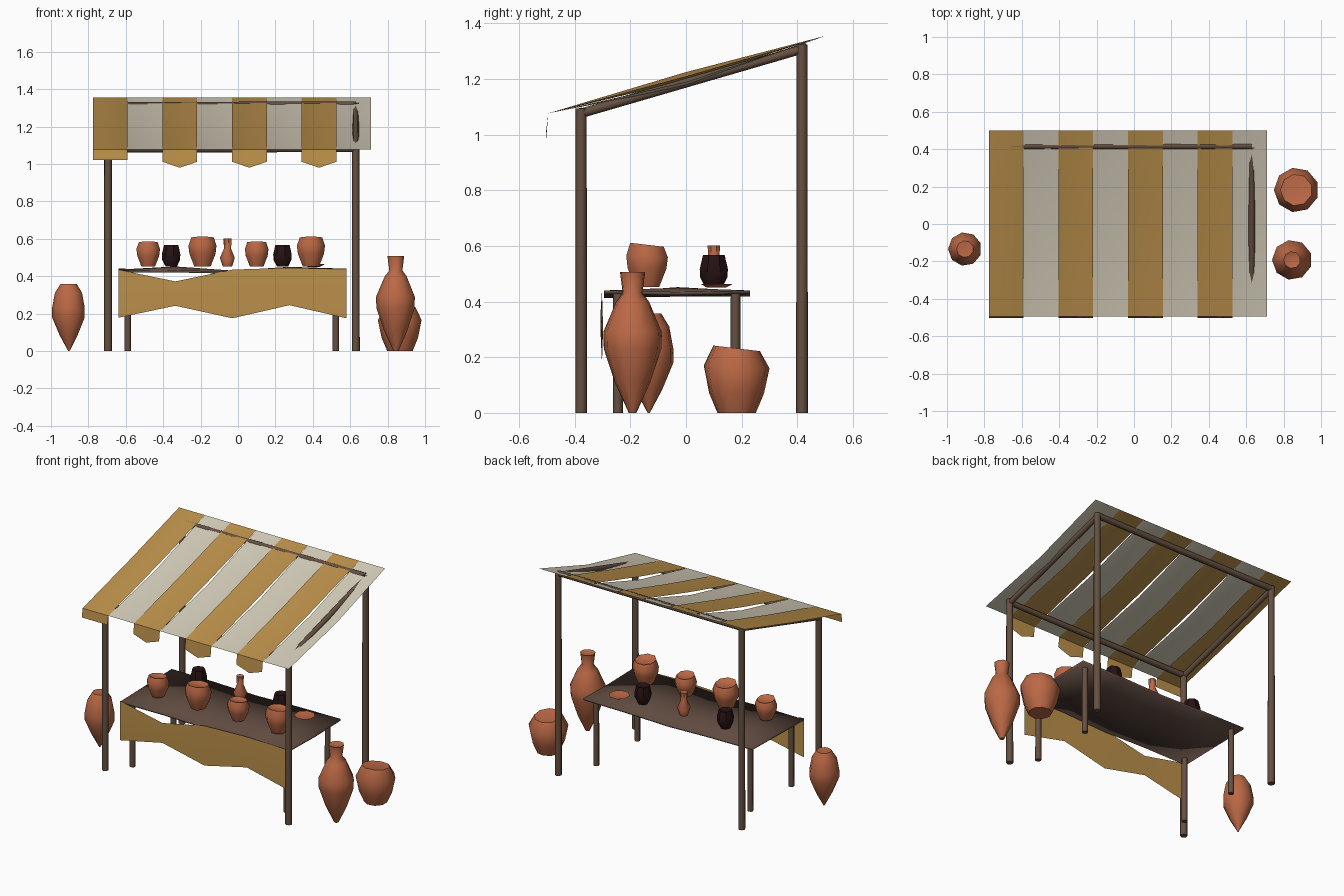
import bpy, bmesh, math
from mathutils import Vector

cube = bpy.data.objects.get("Cube")
if cube:
    bpy.data.objects.remove(cube, do_unlink=True)


def material(name, rgb):
    m = bpy.data.materials.new(name)
    m.use_nodes = True
    m.diffuse_color = (*rgb, 1)
    bsdf = m.node_tree.nodes["Principled BSDF"]
    bsdf.inputs["Base Color"].default_value = (*rgb, 1)
    bsdf.inputs["Roughness"].default_value = 0.9
    return m


WOOD = material("brown wood", (0.13, 0.08, 0.052))
BOARD = material("table brown", (0.115, 0.07, 0.052))
GOLD = material("ochre cloth", (0.5, 0.28, 0.07))
CREAM = material("cream cloth", (0.65, 0.6, 0.48))
CLAY = material("terracotta", (0.5, 0.14, 0.06))
DARK = material("dark glaze", (0.02, 0.006, 0.007))


def finish(bm, name, mat, angle=50):
    bmesh.ops.recalc_face_normals(bm, faces=bm.faces)
    mesh = bpy.data.meshes.new(name)
    bm.to_mesh(mesh)
    bm.free()
    mesh.materials.append(mat)
    ob = bpy.data.objects.new(name, mesh)
    bpy.context.scene.collection.objects.link(ob)
    bpy.ops.object.select_all(action="DESELECT")
    ob.select_set(True)
    bpy.context.view_layer.objects.active = ob
    bpy.ops.object.shade_smooth_by_angle(angle=math.radians(angle))
    return ob


def beam(name, a, b, r, sides=8):
    """Round timber from a to b."""
    a, b = Vector(a), Vector(b)
    bm = bmesh.new()
    bmesh.ops.create_cone(bm, cap_ends=True, segments=sides, radius1=r,
                          radius2=r * 0.95, depth=(b - a).length)
    turn = (b - a).to_track_quat("Z", "Y").to_matrix().to_4x4()
    turn.translation = (a + b) / 2
    bm.transform(turn)
    return finish(bm, name, WOOD)


def pot(name, pos, profile, mat=CLAY, sides=9, tilt=0.0):
    """Turned pot: profile of (radius, height), rim leaning by tilt."""
    bm = bmesh.new()
    top = max(h for r, h in profile)
    rings = []
    for r, h in profile:
        ring = []
        for i in range(sides):
            a = math.tau * (i + 0.5) / sides
            x, y = r * math.cos(a), r * math.sin(a)
            lean = -tilt * y * (h / top) ** 3
            ring.append(bm.verts.new((pos[0] + x, pos[1] + y, pos[2] + h + lean)))
        rings.append(ring)
    for lo, hi in zip(rings, rings[1:]):
        for i in range(sides):
            j = (i + 1) % sides
            bm.faces.new((lo[i], lo[j], hi[j], hi[i]))
    bm.faces.new(rings[0][::-1])
    bm.faces.new(rings[-1])
    return finish(bm, name, mat)


def sheet(name, rows, mat, angle=70):
    """Cloth or board from rows of points."""
    bm = bmesh.new()
    grid = [[bm.verts.new(p) for p in row] for row in rows]
    for r0, r1 in zip(grid, grid[1:]):
        for i in range(len(r0) - 1):
            bm.faces.new((r0[i], r0[i + 1], r1[i + 1], r1[i]))
    return finish(bm, name, mat, angle)


# Frame: four posts, two cross bars, two sloping rails
LEFT, RIGHT, FRONT, BACK = 0.63, -0.695, -0.377, 0.417
for side, x in (("left", LEFT), ("right", RIGHT)):
    beam(f"front_post_{side}", (x, FRONT, 0), (x, FRONT, 1.095), 0.021)
    beam(f"back_post_{side}", (x, BACK, 0), (x, BACK, 1.325), 0.021)
    beam(f"roof_rail_{side}", (x, FRONT, 1.077), (x, BACK, 1.307), 0.017)
beam("front_crossbar", (RIGHT, FRONT, 1.08), (LEFT, FRONT, 1.08), 0.018)
beam("back_crossbar", (RIGHT, BACK, 1.312), (LEFT, BACK, 1.316), 0.019)

# Canopy: eight sagging strips, the ochre ones hang over the front
STRIP = 0.186
for k in range(8):
    x0 = -0.776 + k * STRIP
    xs = (x0, x0 + STRIP / 2, x0 + STRIP)
    gold = k % 2 == 0
    edge = 1.21 if gold else 1.19
    centre = 1.225 if k == 0 else (1.195 if gold else 1.175)
    rows = [
        [(x, 0.5, 1.355) for x in xs],
        [(x, 0, z) for x, z in zip(xs, (edge, centre, edge))],
        [(x, -0.495, 1.077) for x in xs],
    ]
    sheet(f"canopy_strip_{k + 1}", rows, GOLD if gold else CREAM)
    if gold:
        low = (1.02, 1.02, 1.02) if k == 0 else (1.012, 0.98, 1.012)
        flap = [rows[2], [(x, -0.503, z) for x, z in zip(xs, low)]]
        sheet(f"canopy_flap_{k + 1}", flap, GOLD)

# Table: warped board on four legs
TX = (-0.64, -0.335, -0.03, 0.275, 0.58)
heights = {
    -0.295: (0.43, 0.432, 0.425, 0.44, 0.44),
    -0.03: (0.435, 0.452, 0.43, 0.45, 0.435),
    0.23: (0.44, 0.438, 0.43, 0.438, 0.44),
}
board = sheet("table_top", [[(x, y, z) for x, z in zip(TX, hs)]
                            for y, hs in heights.items()], BOARD)
thick = board.modifiers.new("thickness", "SOLIDIFY")
thick.thickness = 0.012
for side, x in (("left", 0.523), ("right", -0.59)):
    for end, y in (("front", -0.245), ("back", 0.178)):
        beam(f"table_leg_{end}_{side}", (x, y, 0), (x, y, 0.432), 0.018)

# Cloth draped along the table front
upper = (0.435, 0.372, 0.435, 0.445, 0.437)
lower = (0.178, 0.242, 0.175, 0.245, 0.175)
mid_y = (-0.302, -0.308, -0.298, -0.308, -0.302)
sheet("table_cloth", [
    [(x, -0.302, z) for x, z in zip(TX, upper)],
    [(x, y, (a + b) / 2) for x, y, a, b in zip(TX, mid_y, upper, lower)],
    [(x, -0.302, z) for x, z in zip(TX, lower)],
], GOLD)

# Large jars on the ground
pot("tall_jar", (0.845, -0.192, 0),
    [(0.014, 0), (0.065, 0.11), (0.105, 0.23), (0.107, 0.29), (0.06, 0.4),
     (0.036, 0.43), (0.046, 0.507), (0.03, 0.5)])
pot("round_jar", (0.868, 0.182, 0),
    [(0.07, 0), (0.1, 0.07), (0.12, 0.165), (0.085, 0.232), (0.06, 0.228)],
    tilt=0.12)
pot("pointed_jar", (-0.904, -0.134, 0),
    [(0.004, 0), (0.05, 0.085), (0.09, 0.18), (0.09, 0.23), (0.075, 0.31),
     (0.045, 0.358), (0.02, 0.355)])

# Bowls in the front row on the table
BOWL = [(0.045, 0), (0.072, 0.065), (0.077, 0.105), (0.062, 0.145), (0.045, 0.135)]
for i, (x, s) in enumerate(((-0.48, 0.88), (-0.19, 1.05), (0.1, 0.88), (0.39, 1.05))):
    pot(f"table_bowl_{i + 1}", (x, -0.14, 0.452),
        [(r * s, h * s) for r, h in BOWL], sides=8, tilt=0.12)

# Back row: dark cups, slim vase and plate
CUP = [(0.032, 0), (0.05, 0.035), (0.052, 0.065), (0.04, 0.115), (0.03, 0.11)]
for i, x in enumerate((-0.355, 0.24)):
    pot(f"dark_cup_{i + 1}", (x, 0.1, 0.452), CUP, DARK, sides=7)
pot("slim_vase", (-0.055, 0.1, 0.452),
    [(0.026, 0), (0.042, 0.045), (0.02, 0.095), (0.023, 0.15), (0.015, 0.148)], sides=7)
pot("plate", (0.405, 0.11, 0.45),
    [(0.035, 0), (0.064, 0.014), (0.03, 0.007)], sides=8)
